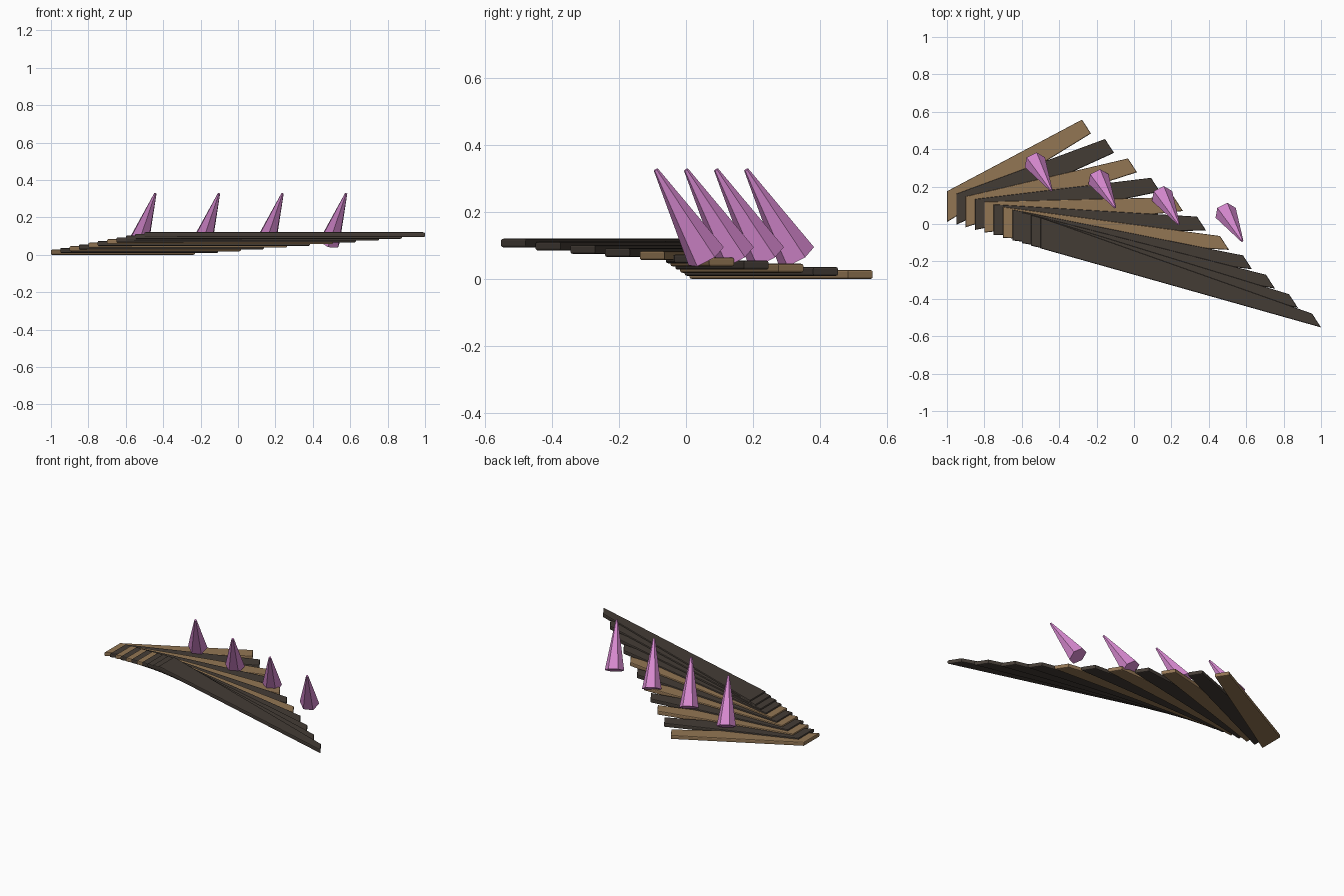
import bpy, bmesh
from mathutils import Vector, Matrix, Euler

if "Cube" in bpy.data.objects:
    bpy.data.objects.remove(bpy.data.objects["Cube"])


def material(name, rgb):
    m = bpy.data.materials.new(name)
    m.diffuse_color = (*rgb, 1)
    m.use_nodes = True
    m.node_tree.nodes["Principled BSDF"].inputs["Base Color"].default_value = m.diffuse_color
    return m


TAN = material("tan_feather", (0.29, 0.18, 0.088))
DARK = material("dark_feather", (0.057, 0.045, 0.036))
PINK = material("pink_crystal", (0.68, 0.25, 0.63))


def add_object(name, bm, mat):
    bmesh.ops.recalc_face_normals(bm, faces=bm.faces)
    me = bpy.data.meshes.new(name)
    bm.to_mesh(me)
    bm.free()
    me.materials.append(mat)
    ob = bpy.data.objects.new(name, me)
    bpy.context.collection.objects.link(ob)
    return ob


def slab(name, outline, z0, thick, mat):
    """Extrude a flat outline and soften its top and bottom rims."""
    bm = bmesh.new()
    face = bm.faces.new([bm.verts.new((x, y, z0)) for x, y in outline])
    top = bmesh.ops.extrude_face_region(bm, geom=[face])["geom"]
    bmesh.ops.translate(bm, vec=(0, 0, thick),
                        verts=[v for v in top if isinstance(v, bmesh.types.BMVert)])
    rims = [e for e in bm.edges if abs(e.verts[0].co.z - e.verts[1].co.z) < 1e-5]
    bmesh.ops.bevel(bm, geom=rims, offset=0.006, segments=2, profile=0.5,
                    affect='EDGES', clamp_overlap=True)
    return add_object(name, bm, mat)


# Fan of overlapping feathers, each stepped sideways and up
for i in range(11):
    rx, ry = -1 + 0.05 * i, 0.01 - 0.014 * i
    tx, ty = -0.23 + 0.123 * i, 0.484 - 0.1037 * i
    outline = [(rx, ry), (tx, ty), (tx - 0.048, ty + 0.074), (rx, ry + 0.165)]
    mat = TAN if i % 2 == 0 and i < 8 else DARK
    slab(f"feather_{i + 1}", outline, 0.0094 * i, 0.027, mat)

# Row of tilted six-sided crystals
base, tip = Vector((0.49, 0.06, 0.068)), Vector((0.578, -0.09, 0.327))
axis = tip - base
tilt = Euler((0.502, 0.328, 0)).to_matrix().to_4x4()
for k in range(4):
    bm = bmesh.new()
    centre = (base + tip) / 2 + Vector((-0.34, 0.09, 0)) * k
    bmesh.ops.create_cone(bm, cap_ends=True, segments=6, radius1=0.06,
                          radius2=0.007, depth=axis.length,
                          matrix=Matrix.Translation(centre) @ tilt)
    add_object(f"crystal_{k + 1}", bm, PINK)
